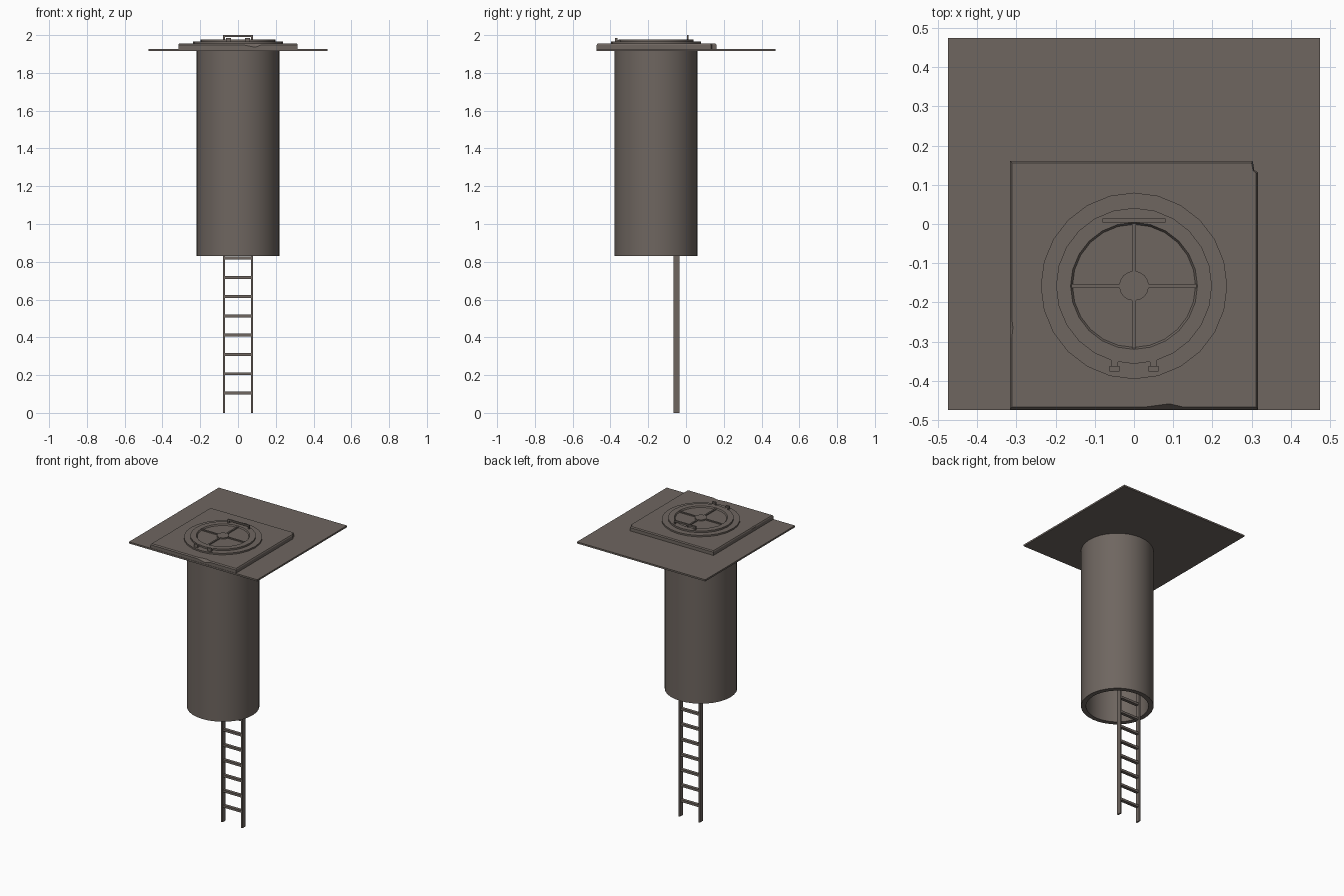
import bpy, bmesh, math
from mathutils import Matrix

if "Cube" in bpy.data.objects:
    bpy.data.objects.remove(bpy.data.objects["Cube"])

mat = bpy.data.materials.new("grey_brown_metal")
mat.diffuse_color = (0.158, 0.133, 0.117, 1)
mat.use_nodes = True
mat.node_tree.nodes["Principled BSDF"].inputs["Base Color"].default_value = mat.diffuse_color
CY = -0.158  # shaft axis in y


def finish(name, bm, smooth=False):
    bmesh.ops.recalc_face_normals(bm, faces=bm.faces)
    me = bpy.data.meshes.new(name)
    bm.to_mesh(me)
    bm.free()
    me.materials.append(mat)
    ob = bpy.data.objects.new(name, me)
    bpy.context.collection.objects.link(ob)
    if smooth:
        bpy.ops.object.select_all(action='DESELECT')
        ob.select_set(True)
        bpy.context.view_layer.objects.active = ob
        bpy.ops.object.shade_smooth_by_angle(angle=math.radians(35))
    return ob


def boxes(name, spans):
    """One object from boxes given as x0,x1,y0,y1,z0,z1."""
    bm = bmesh.new()
    for x0, x1, y0, y1, z0, z1 in spans:
        m = (Matrix.Translation(((x0 + x1) / 2, (y0 + y1) / 2, (z0 + z1) / 2))
             @ Matrix.Diagonal((x1 - x0, y1 - y0, z1 - z0, 1)))
        bmesh.ops.create_cube(bm, size=1, matrix=m)
    return finish(name, bm)


def lathe(name, profile, n, closed=False, smooth=True):
    """Spin (radius, z) points round the shaft axis; open profiles are capped."""
    bm = bmesh.new()
    rings = []
    for r, z in profile:
        rings.append([bm.verts.new((r * math.sin(2 * math.pi * i / n),
                                    CY + r * math.cos(2 * math.pi * i / n), z))
                      for i in range(n)])
    pairs = list(zip(rings, rings[1:]))
    if closed:
        pairs.append((rings[-1], rings[0]))
    for a, b in pairs:
        for i in range(n):
            j = (i + 1) % n
            bm.faces.new((a[i], a[j], b[j], b[i]))
    if not closed:
        bm.faces.new(rings[0])
        bm.faces.new(rings[-1])
    return finish(name, bm, smooth)


# round shaft with open lower end
lathe("shaft_tube", [(0.22, 0.83), (0.22, 1.92), (0.19, 1.92), (0.19, 0.83)], 32, True)

# square ground plate
plate = boxes("ground_plate", [(-0.475, 0.475, -0.475, 0.475, 1.915, 1.926)])

# chipped slab: lower outline and slightly inset, chipped upper outline
low = [(-0.316, -0.473), (0.03, -0.473), (0.09, -0.473), (0.125, -0.473),
       (0.316, -0.473), (0.316, 0.132), (0.307, 0.138), (0.303, 0.161),
       (-0.316, 0.161), (-0.316, -0.24), (-0.316, -0.265), (-0.316, -0.29)]
top = [(-0.312, -0.467), (0.03, -0.467), (0.09, -0.459), (0.125, -0.467),
       (0.312, -0.467), (0.312, 0.13), (0.304, 0.136), (0.3, 0.156),
       (-0.312, 0.156), (-0.312, -0.24), (-0.309, -0.265), (-0.312, -0.29)]
bm = bmesh.new()
layers = [[bm.verts.new((x, y, z)) for x, y in pts]
          for pts, z in ((low, 1.926), (low, 1.948), (top, 1.955))]
layers[1][2].co.z = 1.936
for a, b in zip(layers, layers[1:]):
    for i in range(len(low)):
        j = (i + 1) % len(low)
        bm.faces.new((a[i], a[j], b[j], b[i]))
bm.faces.new(layers[0])
bm.faces.new(layers[-1])
slab = finish("chipped_slab", bm)

# opening through plate and slab
cutter = lathe("opening_cutter", [(0.19, 1.88), (0.19, 2.0)], 32, smooth=False)
cutter.hide_render = True
cutter.hide_set(True)
for ob in (plate, slab):
    mod = ob.modifiers.new("opening", 'BOOLEAN')
    mod.operation = 'DIFFERENCE'
    mod.object = cutter

# collar and hatch lid with recessed face
lathe("hatch_collar", [(0.238, 1.953), (0.238, 1.965), (0.185, 1.965), (0.185, 1.953)], 24, True)
lathe("hatch_lid", [(0.199, 1.957), (0.199, 1.976), (0.162, 1.976),
                    (0.157, 1.968), (0.0, 1.968)][:4], 24)

# cross spokes and hub in the recess
boxes("lid_spokes", [(-0.005, 0.005, CY - 0.159, CY + 0.159, 1.964, 1.975),
                     (-0.159, 0.159, CY - 0.005, CY + 0.005, 1.964, 1.975)])
lathe("lid_hub", [(0.038, 1.964), (0.038, 1.976)], 16)

# hinge tabs and knuckles
spans = []
for s in (-1, 1):
    x = s * 0.05
    spans += [(x - 0.009, x + 0.009, -0.372, -0.345, 1.962, 1.974),
              (x - 0.013, x + 0.013, -0.376, -0.363, 1.964, 1.985)]
boxes("lid_hinges", spans)

# lifting handle
boxes("lid_handle", [(-0.08, 0.08, 0.004, 0.014, 1.99, 2.0)]
      + [(s * 0.075 - 0.005, s * 0.075 + 0.005, 0.004, 0.014, 1.97, 1.995) for s in (-1, 1)])

# ladder: two rails and evenly spaced rungs
spans = [(s * 0.074 - 0.005, s * 0.074 + 0.005, -0.065, -0.034, 0, 1.92) for s in (-1, 1)]
spans += [(-0.072, 0.072, -0.06, -0.039, 0.098 + 0.102 * i, 0.113 + 0.102 * i) for i in range(18)]
boxes("ladder", spans)
